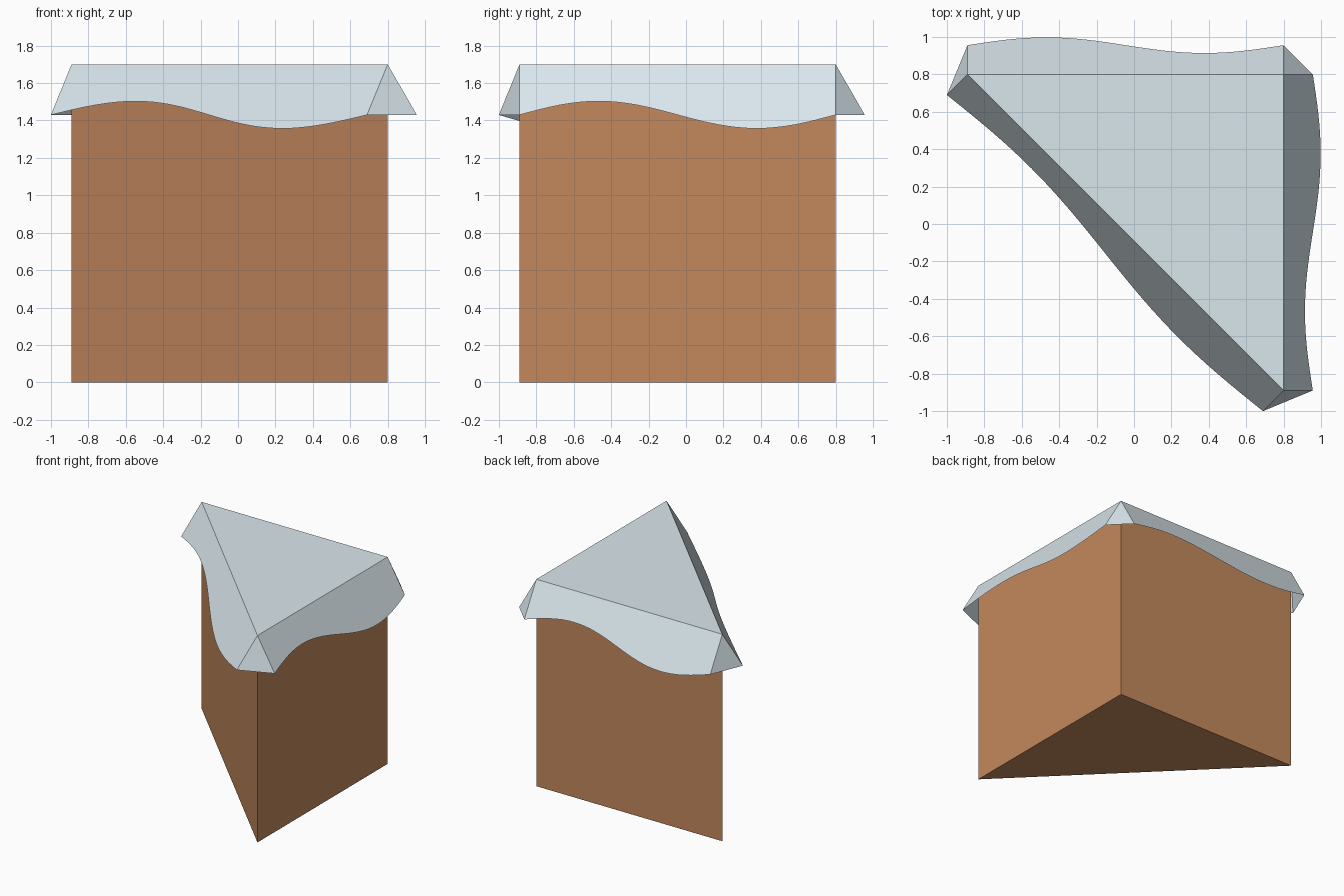
import bpy, bmesh, math
from mathutils import Vector

if "Cube" in bpy.data.objects:
    bpy.data.objects.remove(bpy.data.objects["Cube"])

TOP = 1.70
SLOPE = math.radians(30)      # flap tilt away from vertical
LENGTH, WAVE = 0.312, 0.084   # flap length and hem wave along the slope
STEPS = 32
# counter-clockwise right-triangle plan
PLAN = [Vector((0.80, -0.89, 0)), Vector((0.80, 0.80, 0)), Vector((-0.89, 0.80, 0))]


def make_object(name, bm, color):
    mesh = bpy.data.meshes.new(name)
    bm.to_mesh(mesh)
    bm.free()
    mat = bpy.data.materials.new(name + "_color")
    mat.diffuse_color = (*color, 1)
    mat.use_nodes = True
    mat.node_tree.nodes["Principled BSDF"].inputs["Base Color"].default_value = mat.diffuse_color
    mesh.materials.append(mat)
    obj = bpy.data.objects.new(name, mesh)
    bpy.context.collection.objects.link(obj)
    return obj


# triangular body: extruded plan, top just beneath the cloth
bm = bmesh.new()
base = bm.faces.new([bm.verts.new(p) for p in PLAN])
ext = bmesh.ops.extrude_face_region(bm, geom=[base], use_keep_orig=True)
top_verts = [v for v in ext["geom"] if isinstance(v, bmesh.types.BMVert)]
bmesh.ops.translate(bm, verts=top_verts, vec=(0, 0, TOP - 0.003))
bmesh.ops.recalc_face_normals(bm, faces=bm.faces)
make_object("triangular_body", bm, (0.55, 0.25, 0.11))

# cloth cover: flat top, three sloped flaps with wavy hems, corner gussets
bm = bmesh.new()
corners = [bm.verts.new(p + Vector((0, 0, TOP))) for p in PLAN]
bm.faces.new(corners)
hems = []
for i in range(3):
    a, b = corners[i], corners[(i + 1) % 3]
    edge = b.co - a.co
    out = Vector((edge.y, -edge.x, 0)).normalized()
    down = out * math.sin(SLOPE) - Vector((0, 0, math.cos(SLOPE)))
    hem = []
    for k in range(STEPS + 1):
        t = k / STEPS
        drop = LENGTH - WAVE * math.sin(2 * math.pi * t)
        hem.append(bm.verts.new(a.co + edge * t + down * drop))
    bm.faces.new([b, a] + hem)
    hems.append(hem)
for i in range(3):
    bm.faces.new([corners[i], hems[i - 1][-1], hems[i][0]])
make_object("cloth_cover", bm, (0.70, 0.80, 0.85))
